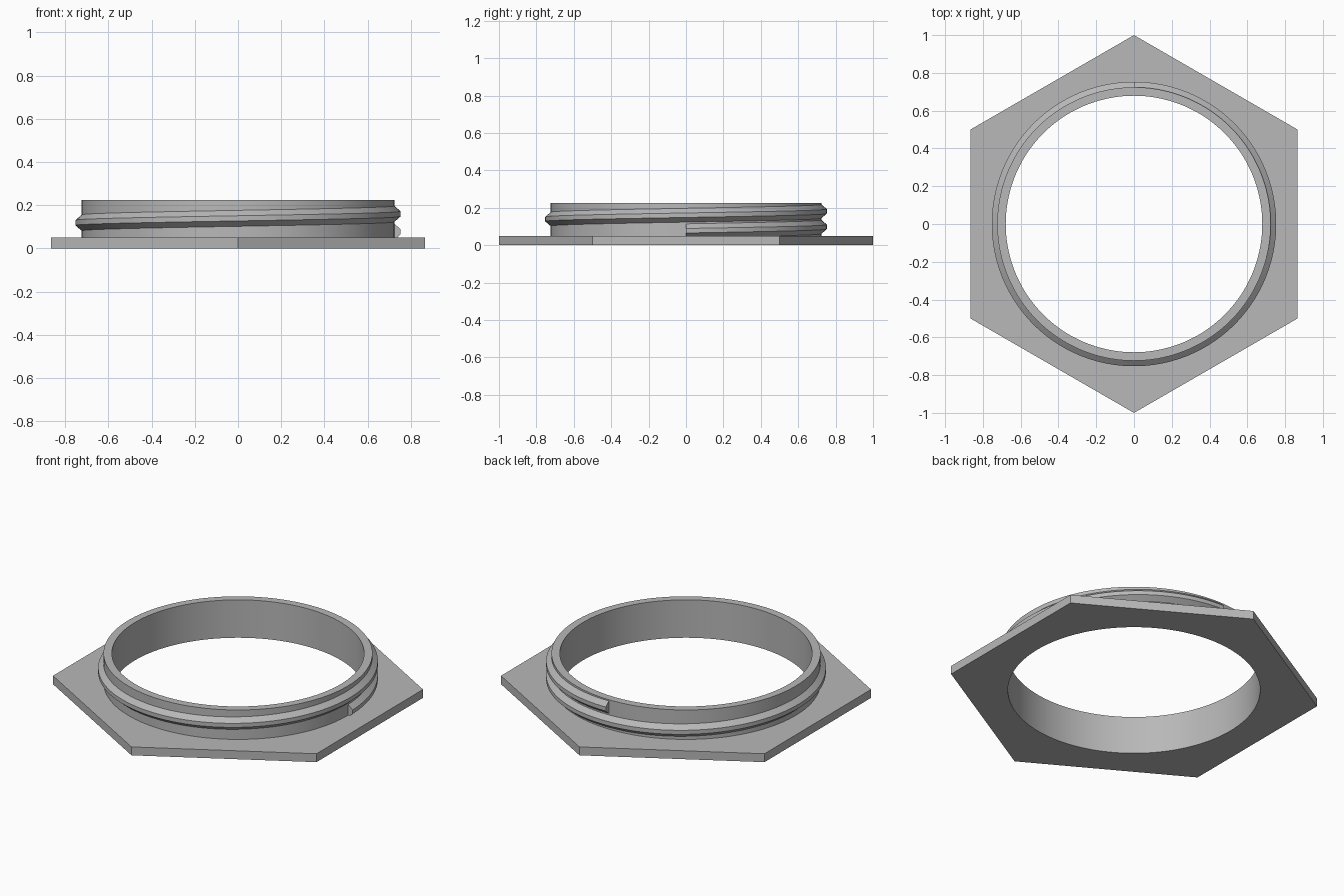
import bpy
import bmesh
from math import cos, sin, radians, pi

# Remove the default cube
cube = bpy.data.objects.get("Cube")
if cube:
    bpy.data.objects.remove(cube, do_unlink=True)

SEGMENTS = 144
STEP = 2 * pi / SEGMENTS

# Material
grey = bpy.data.materials.new("plain grey")
grey.use_nodes = True
colour = (0.48, 0.48, 0.48, 1)
grey.diffuse_color = colour
grey.node_tree.nodes["Principled BSDF"].inputs["Base Color"].default_value = colour


def hexagon_radius(angle):
    """Distance to the edge of a unit hexagon with flats facing +x and -x."""
    return cos(pi / 6) / cos((angle + pi / 6) % (pi / 3) - pi / 6)


def sweep(name, sections, closed):
    """Join a row of matching closed cross-sections into one smooth solid."""
    bm = bmesh.new()
    rows = [[bm.verts.new(p) for p in section] for section in sections]
    pairs = list(zip(rows, rows[1:]))
    if closed:
        pairs.append((rows[-1], rows[0]))
    else:
        bm.faces.new(rows[0])
        bm.faces.new(rows[-1])
    for a, b in pairs:
        for i in range(len(a)):
            j = (i + 1) % len(a)
            bm.faces.new((a[i], a[j], b[j], b[i]))
    bmesh.ops.recalc_face_normals(bm, faces=bm.faces)
    mesh = bpy.data.meshes.new(name)
    bm.to_mesh(mesh)
    bm.free()
    mesh.materials.append(grey)
    obj = bpy.data.objects.new(name, mesh)
    bpy.context.collection.objects.link(obj)
    bpy.ops.object.select_all(action='DESELECT')
    obj.select_set(True)
    bpy.context.view_layer.objects.active = obj
    bpy.ops.object.shade_smooth_by_angle(angle=radians(20))
    return obj


def section_at(angle, profile):
    return [(r * cos(angle), r * sin(angle), z) for r, z in profile]


# Hexagonal flange with the round collar rising from it
BORE, COLLAR, FLANGE_TOP, COLLAR_TOP = 0.679, 0.724, 0.05, 0.225
body = []
for i in range(SEGMENTS):
    angle = i * STEP
    rim = hexagon_radius(angle)
    body.append(section_at(angle, [
        (BORE, 0), (rim, 0), (rim, FLANGE_TOP),
        (COLLAR, FLANGE_TOP), (COLLAR, COLLAR_TOP), (BORE, COLLAR_TOP)]))
sweep("hex_flange_and_collar", body, closed=True)

# Trapezoid thread climbing one and a quarter turns around the collar
START, PITCH, TURNS = 0.077, 0.083, 1.25
ROOT_HALF, CREST_HALF, CREST, SUNK = 0.037, 0.012, 0.753, 0.705
thread = []
for i in range(int(SEGMENTS * TURNS) + 1):
    z = START + PITCH * i / SEGMENTS
    thread.append(section_at(i * STEP, [
        (SUNK, z - ROOT_HALF), (COLLAR, z - ROOT_HALF), (CREST, z - CREST_HALF),
        (CREST, z + CREST_HALF), (COLLAR, z + ROOT_HALF), (SUNK, z + ROOT_HALF)]))
sweep("screw_thread", thread, closed=False)
